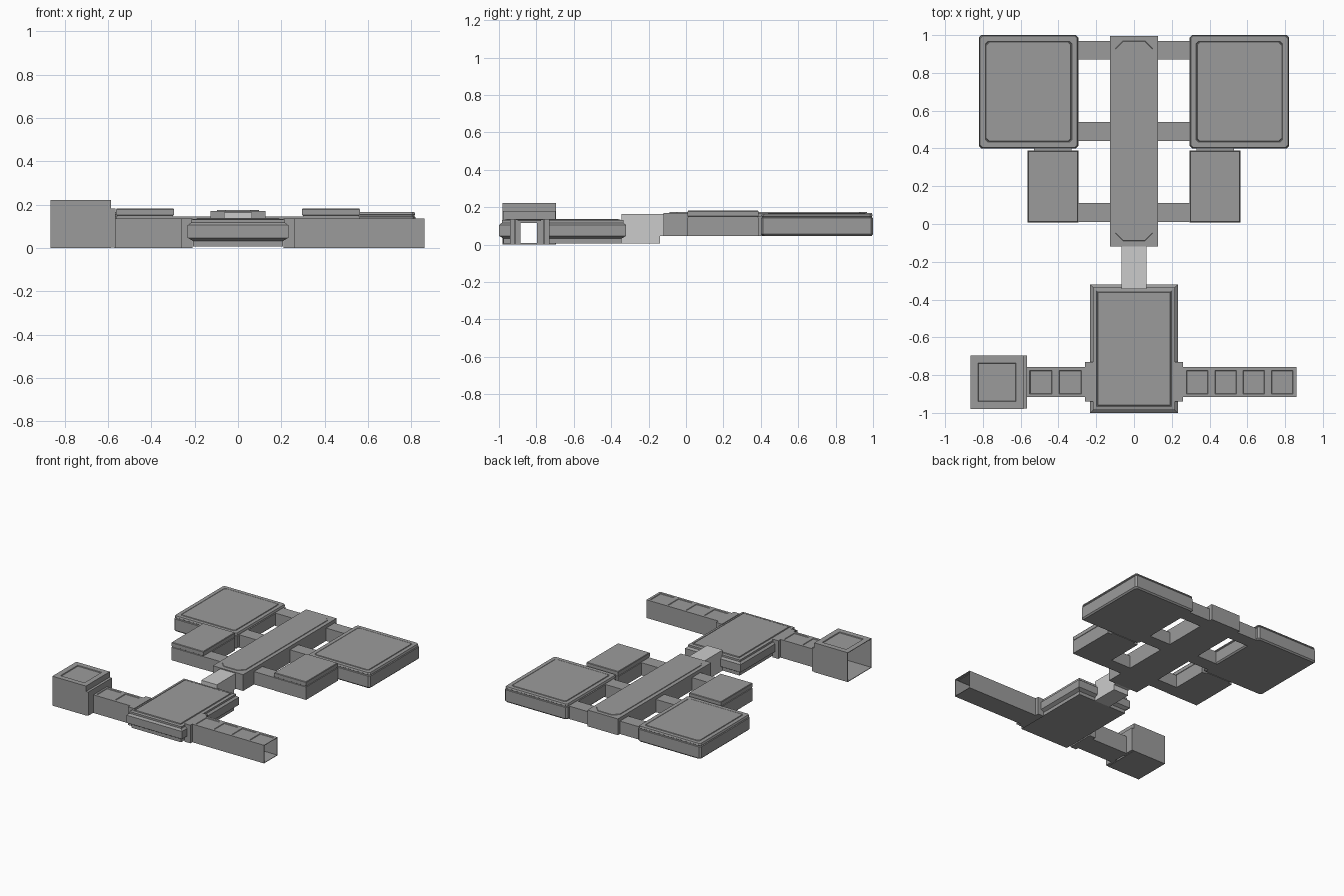
import bpy, bmesh
from mathutils import Vector

if "Cube" in bpy.data.objects:
    bpy.data.objects.remove(bpy.data.objects["Cube"])

dark = bpy.data.materials.new("dark_grey")
dark.diffuse_color = (0.33, 0.33, 0.33, 1)
dark.use_nodes = True
dark.node_tree.nodes["Principled BSDF"].inputs["Base Color"].default_value = dark.diffuse_color


def finish(name, bm):
    bmesh.ops.recalc_face_normals(bm, faces=bm.faces[:])
    me = bpy.data.meshes.new(name)
    bm.to_mesh(me)
    bm.free()
    if not name.startswith("link"):
        me.materials.append(dark)
    ob = bpy.data.objects.new(name, me)
    bpy.context.collection.objects.link(ob)
    return ob


def ring(x0, x1, y0, y1, c):
    # rectangle outline, corners cut by c when c > 0
    if c <= 0:
        return [(x0, y0), (x1, y0), (x1, y1), (x0, y1)]
    return [(x0 + c, y0), (x1 - c, y0), (x1, y0 + c), (x1, y1 - c),
            (x1 - c, y1), (x0 + c, y1), (x0, y1 - c), (x0, y0 + c)]


def stack(name, x0, x1, y0, y1, layers, c=0.0):
    # stacked outlines: each layer is (inset, z); closed at both ends
    bm = bmesh.new()
    rows = []
    for d, z in layers:
        pts = ring(x0 + d, x1 - d, y0 + d, y1 - d, c)
        rows.append([bm.verts.new((x, y, z)) for x, y in pts])
    n = len(rows[0])
    for a, b in zip(rows, rows[1:]):
        for i in range(n):
            j = (i + 1) % n
            bm.faces.new((a[i], a[j], b[j], b[i]))
    bm.faces.new(rows[0][::-1])
    bm.faces.new(rows[-1])
    return finish(name, bm)


def box(name, x0, x1, y0, y1, z0, z1):
    return stack(name, x0, x1, y0, y1, [(0, z0), (0, z1)])


def tube(name, x0, x1, y0, y1, z0, z1, wall, panel):
    # hollow box open at both x ends, with a sunken top panel (margin, depth)
    bm = bmesh.new()
    bmesh.ops.create_cube(bm, size=1)
    for v in bm.verts:
        v.co = Vector((x0 if v.co.x < 0 else x1, y0 if v.co.y < 0 else y1,
                       z0 if v.co.z < 0 else z1))
    bm.normal_update()
    top = [f for f in bm.faces if f.normal.z > 0.9]
    ends = [f for f in bm.faces if abs(f.normal.x) > 0.9]
    bmesh.ops.inset_region(bm, faces=top, thickness=panel[0], use_even_offset=True)
    bmesh.ops.inset_region(bm, faces=top, thickness=0.004, depth=-panel[1])
    bmesh.ops.delete(bm, geom=ends, context='FACES_ONLY')
    ob = finish(name, bm)
    # keep the walls facing outward even though the ends are open
    base = bmesh.new()
    base.from_mesh(ob.data)
    base.normal_update()
    low = min(base.faces, key=lambda f: f.calc_center_median().z)
    if low.normal.z > 0:
        bmesh.ops.reverse_faces(base, faces=base.faces[:])
    base.to_mesh(ob.data)
    base.free()
    m = ob.modifiers.new("wall", 'SOLIDIFY')
    m.thickness, m.offset = wall, -1
    return ob


# --- rear cluster: spine, cross bars, pads ---
stack("spine", -0.127, 0.127, -0.12, 0.995, [(0, 0.05), (0, 0.173)])
stack("spine_top_panel", -0.10, 0.10, -0.09, 0.97,
      [(0, 0.17), (0.003, 0.177)], c=0.04)

for s, side in ((-1, "left"), (1, "right")):
    def span(a, b):
        return sorted((s * a, s * b))

    # cross bars between spine and pads
    for i, y in enumerate((0.01, 0.44, 0.87)):
        box(f"{side}_cross_bar_{i}", *span(0.12, 0.305), y, y + 0.10, 0.05, 0.147)

    # large pad with chamfered rim and a grooved top
    stack(f"{side}_large_pad", *span(0.295, 0.82), 0.40, 1.0,
          [(0.010, 0.05), (0, 0.06), (0, 0.145), (0.006, 0.148), (0.006, 0.154),
           (0.002, 0.157), (0.006, 0.168), (0.034, 0.168), (0.036, 0.165),
           (0.038, 0.165), (0.040, 0.170)], c=0.012)

    # small pad with a shadow gap below its lid
    stack(f"{side}_small_pad", *span(0.295, 0.563), 0.008, 0.388,
          [(0, 0.05), (0, 0.147), (0.004, 0.149), (0.004, 0.153),
           (0.001, 0.155), (0.001, 0.181), (0.004, 0.185)])
    box(f"{side}_pad_neck", *span(0.33, 0.53), 0.38, 0.405, 0.05, 0.155)

# --- light link between the clusters ---
box("link_corridor", -0.065, 0.065, -0.345, -0.14, 0.01, 0.166)
box("link_upper_end", -0.065, 0.065, -0.15, -0.11, 0.05, 0.166)

# --- front hall with a protruding waist band ---
hall = stack("front_hall", -0.232, 0.232, -1.0, -0.32,
             [(0.025, 0.01), (0.025, 0.035), (0, 0.05), (0, 0.108),
              (0.015, 0.12), (0.015, 0.134), (0.034, 0.137), (0.036, 0.134),
              (0.040, 0.134), (0.042, 0.141)])
ports = [box(f"{n}_port", *x, -0.94, -0.73, 0.003, 0.14)
         for n, x in (("left", (-0.26, -0.21)), ("right", (0.21, 0.26)))]

# see-through passage along x
passage = box("passage_cutter", -0.4, 0.4, -0.885, -0.797, 0.012, 0.12)
passage.hide_render = True
for ob in [hall] + ports:
    m = ob.modifiers.new("passage", 'BOOLEAN')
    m.operation, m.object, m.solver = 'DIFFERENCE', passage, 'EXACT'
bpy.context.view_layer.update()
dg = bpy.context.evaluated_depsgraph_get()
for ob in [hall] + ports:
    cut = bpy.data.meshes.new_from_object(ob.evaluated_get(dg))
    ob.modifiers.clear()
    ob.data = cut
bpy.data.objects.remove(passage)

# --- hollow arms in repeated segments ---
for i in range(6):
    right = i < 4
    x = 0.26 + 0.15 * i if right else -0.415 - 0.155 * (i - 4)
    tube(f"{'right' if right else 'left'}_arm_segment_{i}", x,
         x + (0.15 if right else 0.155), -0.917, -0.757, 0.003, 0.14,
         0.006, (0.018, 0.004))

# --- end room, open at its outer side, with a doorway wall towards the arm ---
tube("end_room", -0.865, -0.585, -0.98, -0.695, 0.003, 0.225, 0.006, (0.04, 0.006))
wall_x = (-0.588, -0.566)
box("doorway_wall_front", *wall_x, -0.978, -0.885, 0.005, 0.184)
box("doorway_wall_back", *wall_x, -0.797, -0.697, 0.005, 0.184)
box("doorway_wall_top", *wall_x, -0.885, -0.797, 0.12, 0.184)
box("doorway_wall_upper", -0.592, -0.585, -0.978, -0.697, 0.18, 0.224)

# drop everything onto z = 0
for ob in bpy.context.scene.objects:
    ob.location.z -= 0.003
